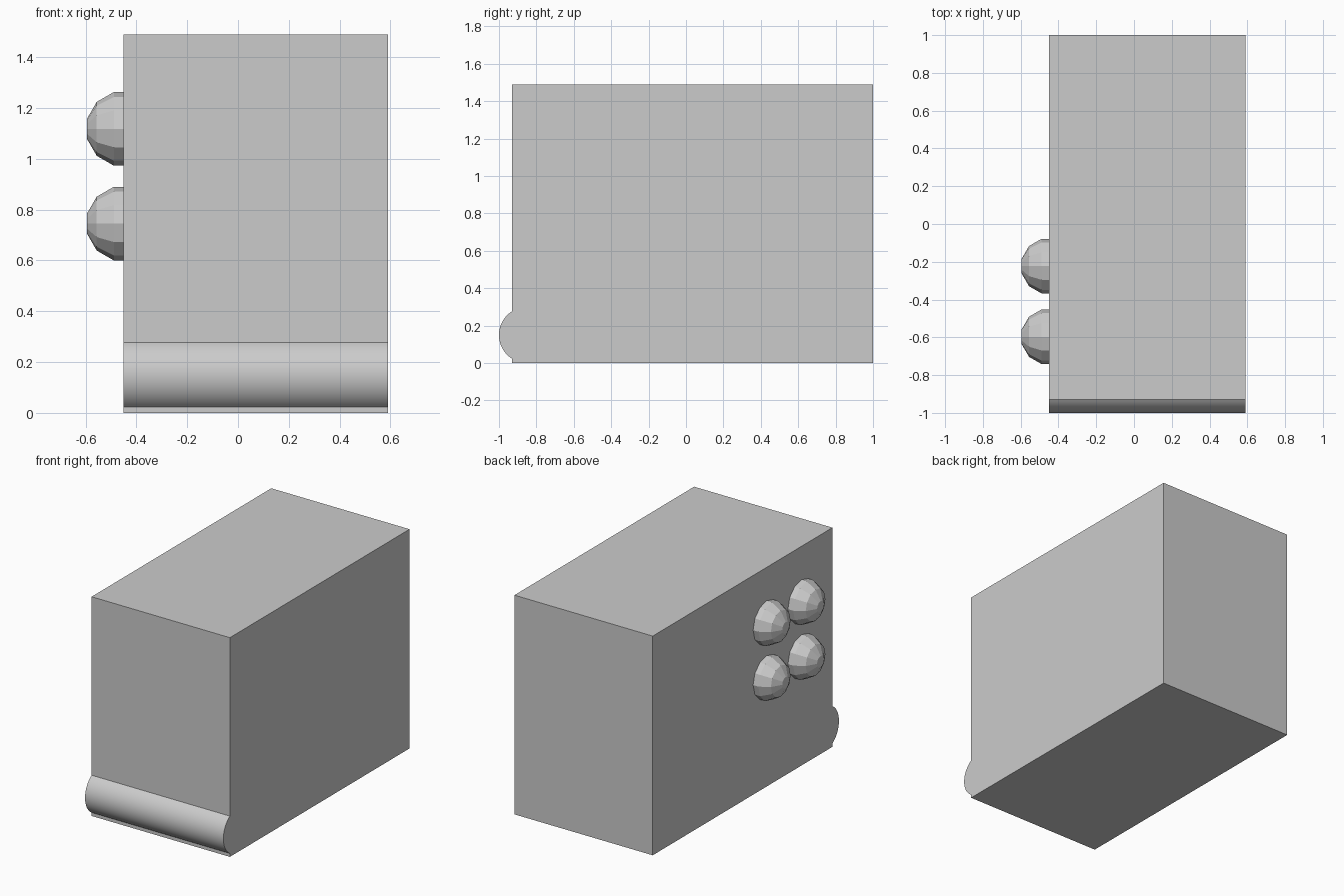
import bpy
import bmesh
from math import sin, cos, asin, radians, tau
from mathutils import Vector

default_cube = bpy.data.objects.get("Cube")
if default_cube:
    bpy.data.objects.remove(default_cube, do_unlink=True)

# Body extents
X0, X1 = -0.45, 0.59
Y0, Y1 = -0.93, 1.0
HEIGHT = 1.49

grey = bpy.data.materials.new("light_grey")
grey.use_nodes = True
grey.diffuse_color = (0.6, 0.6, 0.6, 1)
grey.node_tree.nodes["Principled BSDF"].inputs["Base Color"].default_value = (0.6, 0.6, 0.6, 1)


def add_object(name, bm):
    bmesh.ops.recalc_face_normals(bm, faces=bm.faces)
    mesh = bpy.data.meshes.new(name)
    bm.to_mesh(mesh)
    bm.free()
    mesh.materials.append(grey)
    obj = bpy.data.objects.new(name, mesh)
    bpy.context.collection.objects.link(obj)
    return obj


def add_prism(name, profile):
    """Extrude a (y, z) profile across the width of the body."""
    bm = bmesh.new()
    face = bm.faces.new([bm.verts.new((X0, y, z)) for y, z in profile])
    extruded = bmesh.ops.extrude_face_region(bm, geom=[face])["geom"]
    verts = [v for v in extruded if isinstance(v, bmesh.types.BMVert)]
    bmesh.ops.translate(bm, verts=verts, vec=(X1 - X0, 0, 0))
    return add_object(name, bm)


def add_dome(name, y, z, radius=0.15, sides=12):
    """Lathe a flat-tipped, faceted dome pointing towards -x."""
    bm = bmesh.new()
    # The straight foot is sunk slightly into the body
    profile = [(-radius * cos(radians(a)), radius * sin(radians(a))) for a in (15, 45, 75)]
    profile.append((0.01, profile[-1][1]))
    rings = []
    for x, r in profile:
        rings.append([bm.verts.new((X0 + x, y + r * cos(tau * i / sides), z + r * sin(tau * i / sides)))
                      for i in range(sides)])
    for a, b in zip(rings, rings[1:]):
        for i in range(sides):
            j = (i + 1) % sides
            bm.faces.new((a[i], a[j], b[j], b[i]))
    bm.faces.new(rings[0])
    bm.faces.new(rings[-1])
    return add_object(name, bm)


# Main box
add_prism("body", [(Y0, 0), (Y1, 0), (Y1, HEIGHT), (Y0, HEIGHT)])

# Rounded rail along the lower front edge
RAIL_R, RAIL_Y, STEPS = 0.15, -0.85, 24
half = asin(0.127 / RAIL_R)
arc = [half * (2 * i / STEPS - 1) for i in range(STEPS + 1)]
rail = add_prism("front_rail", [(RAIL_Y - RAIL_R * cos(a), RAIL_R + RAIL_R * sin(a)) for a in arc])
bpy.ops.object.select_all(action="DESELECT")
rail.select_set(True)
bpy.context.view_layer.objects.active = rail
bpy.ops.object.shade_smooth_by_angle(angle=radians(30))

# Two by two grid of side knobs
for row, z in (("upper", 1.118), ("lower", 0.745)):
    for column, y in (("front", -0.597), ("rear", -0.223)):
        add_dome(f"{row}_{column}_knob", y, z)
